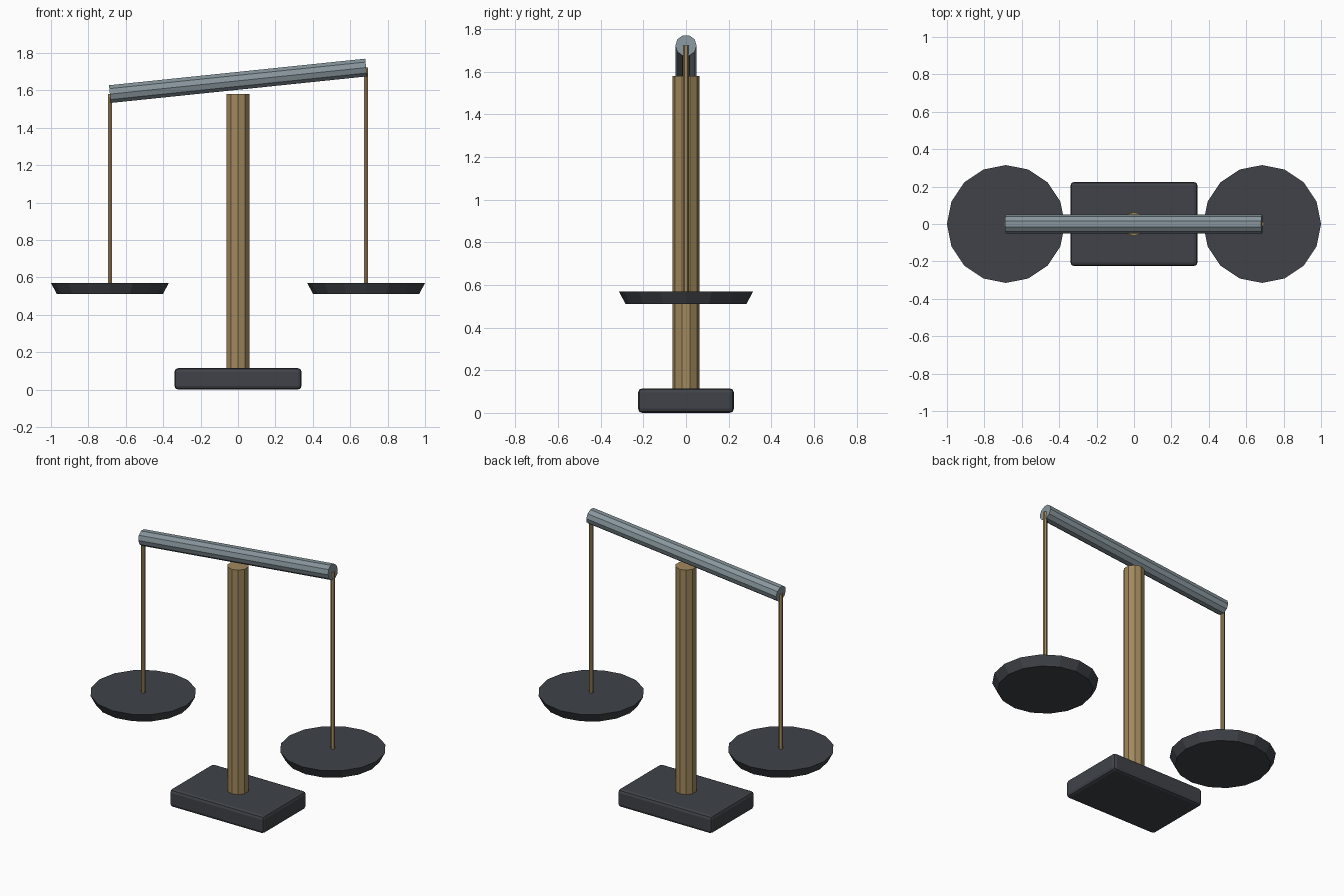
import bpy
from math import atan2, hypot, pi

if "Cube" in bpy.data.objects:
    bpy.data.objects.remove(bpy.data.objects["Cube"])


def material(name, rgb):
    m = bpy.data.materials.new(name)
    m.diffuse_color = (*rgb, 1)
    m.use_nodes = True
    m.node_tree.nodes["Principled BSDF"].inputs["Base Color"].default_value = m.diffuse_color
    return m


DARK = material("dark_iron", (0.05, 0.055, 0.065))
WOOD = material("wood", (0.36, 0.25, 0.11))
STEEL = material("steel", (0.24, 0.30, 0.33))


def finish(name, mat):
    ob = bpy.context.object
    ob.name = name
    ob.data.materials.append(mat)
    return ob


def upright(name, x, z0, z1, r0, r1, sides, mat):
    """Flat-sided vertical cylinder or frustum from z0 to z1."""
    bpy.ops.mesh.primitive_cone_add(vertices=sides, radius1=r0, radius2=r1,
                                    depth=z1 - z0, location=(x, 0, (z0 + z1) / 2))
    return finish(name, mat)


ARM = 0.685                    # half span of the beam
Z_LEFT, Z_RIGHT = 1.58, 1.722  # heights of the beam ends

# Base block with rounded edges
bpy.ops.mesh.primitive_cube_add(size=1, location=(0, 0, 0.0575))
base = finish("base", DARK)
base.scale = (0.68, 0.45, 0.115)
bpy.ops.object.transform_apply(location=False, rotation=False, scale=True)
bevel = base.modifiers.new("rounded_edges", 'BEVEL')
bevel.width = 0.02
bevel.segments = 2

# Post
upright("post", 0, 0.1, 1.58, 0.064, 0.064, 10, WOOD)

# Tilted beam
rise = Z_RIGHT - Z_LEFT
bpy.ops.mesh.primitive_cylinder_add(
    vertices=10, radius=0.05, depth=hypot(2 * ARM, rise),
    location=(0, 0, (Z_LEFT + Z_RIGHT) / 2),
    rotation=(0, pi / 2 - atan2(rise, 2 * ARM), 0))
finish("beam", STEEL)

# Hanging rods and pans
for side, x, top in (("left", -ARM, Z_LEFT), ("right", ARM, Z_RIGHT)):
    upright(side + "_rod", x, 0.54, top, 0.013, 0.013, 6, WOOD)
    upright(side + "_pan", x, 0.51, 0.57, 0.283, 0.315, 16, DARK)
